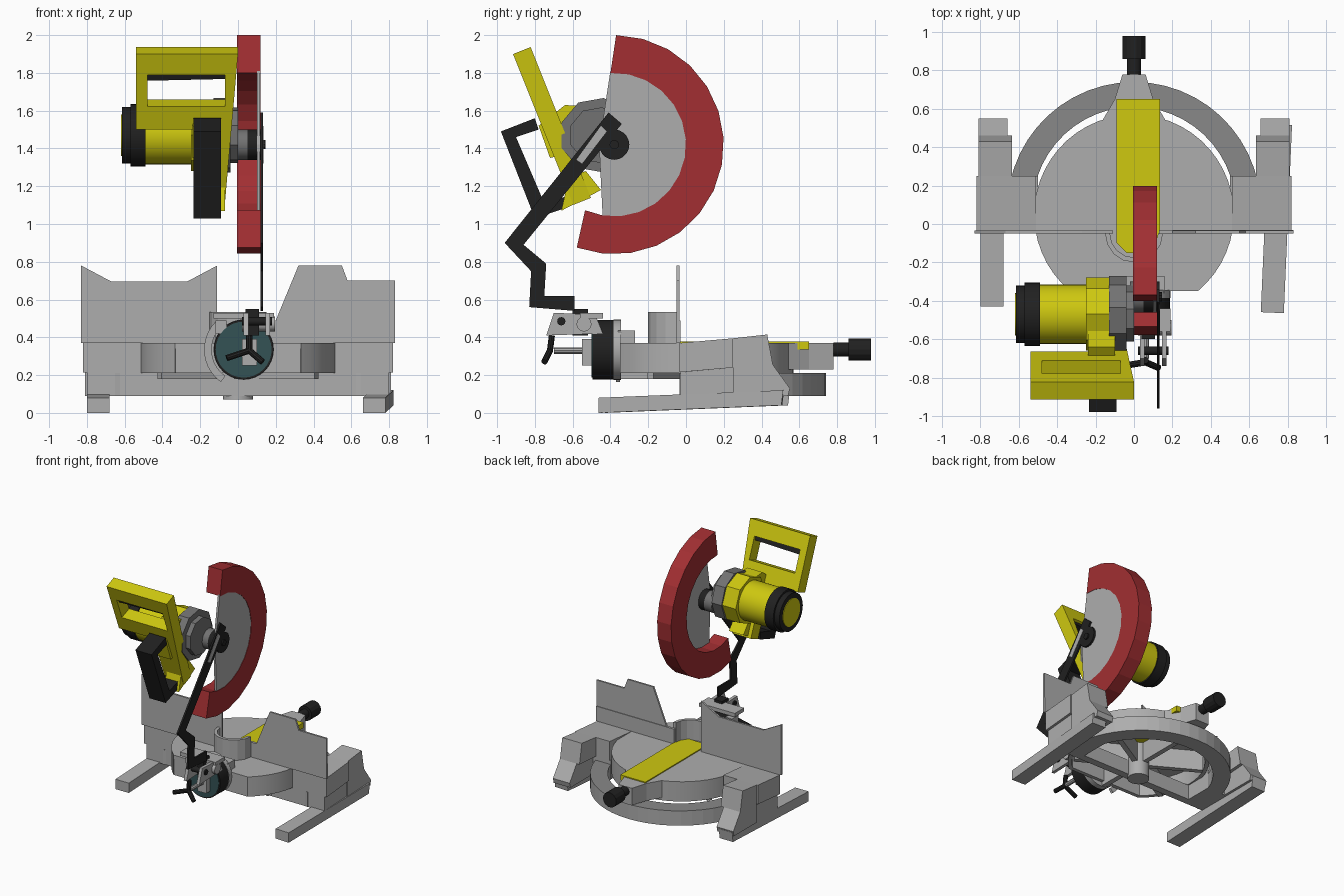
import bpy, bmesh, math
from mathutils import Vector

cube = bpy.data.objects.get("Cube")
if cube:
    bpy.data.objects.remove(cube, do_unlink=True)


def material(name, r, g, b):
    m = bpy.data.materials.new(name)
    m.use_nodes = True
    m.diffuse_color = (r, g, b, 1)
    m.node_tree.nodes["Principled BSDF"].inputs["Base Color"].default_value = (r, g, b, 1)
    return m


GREY = material("light grey", .42, .42, .42)
SHADE = material("mid grey", .25, .25, .25)
DARK = material("gearbox grey", .17, .17, .17)
BLACK = material("black", .015, .015, .015)
YELLOW = material("yellow", .62, .58, .005)
RED = material("red", .36, .028, .032)
TEAL = material("dark teal", .033, .085, .09)

# how a profile point and a depth become x, y, z
AXES = {"x": lambda p, d: (d, p[0], p[1]),
        "y": lambda p, d: (p[0], d, p[1]),
        "z": lambda p, d: (p[0], p[1], d)}


def prism(name, pts, axis, a, b, mat, smooth=False, place=None):
    """Extrude a closed outline from depth a to depth b along an axis."""
    place = place or AXES[axis]
    bm = bmesh.new()
    low = [bm.verts.new(place(p, a)) for p in pts]
    high = [bm.verts.new(place(p, b)) for p in pts]
    bm.faces.new(low)
    bm.faces.new(high)
    n = len(pts)
    for i in range(n):
        j = (i + 1) % n
        bm.faces.new((low[i], low[j], high[j], high[i]))
    bmesh.ops.recalc_face_normals(bm, faces=bm.faces)
    me = bpy.data.meshes.new(name)
    bm.to_mesh(me)
    bm.free()
    me.materials.append(mat)
    ob = bpy.data.objects.new(name, me)
    bpy.context.collection.objects.link(ob)
    if smooth:
        bpy.ops.object.select_all(action="DESELECT")
        ob.select_set(True)
        bpy.context.view_layer.objects.active = ob
        bpy.ops.object.shade_smooth_by_angle(angle=math.radians(35))
    return ob


def arc(c, r, start, end, n):
    return [(c[0] + r * math.cos(math.radians(start + (end - start) * i / n)),
             c[1] + r * math.sin(math.radians(start + (end - start) * i / n))) for i in range(n + 1)]


def band(c, inner, outer, start, end, n):
    return arc(c, outer, start, end, n) + arc(c, inner, end, start, n)


def disc(name, c, r, axis, a, b, mat, n=32, smooth=True):
    return prism(name, arc(c, r, 0, 360, n)[:-1], axis, a, b, mat, smooth)


def box(name, x, y, z, mat):
    return prism(name, [(x[0], y[0]), (x[1], y[0]), (x[1], y[1]), (x[0], y[1])], "z", z[0], z[1], mat)


def rod(name, p, q, r, mat):
    """Round bar between two points."""
    p, q = Vector(p), Vector(q)
    turn = (q - p).to_track_quat("Z", "Y")
    return prism(name, arc((0, 0), r, 0, 360, 10)[:-1], "z", 0, (q - p).length, mat, True,
                 lambda s, d: p + turn @ Vector((s[0], s[1], d)))


# feet and side housings, mirrored left and right
foot = [(-.43, 0), (-.43, .08), (.55, .12), (.54, .04)]
housings = {
    "lower_housing": (.5, .8, [(-.03, .09), (-.03, .215), (.25, .24), (.25, .09)]),
    "upper_housing": (.51, .82, [(-.035, .215), (-.035, .37), (.25, .395), (.25, .24)]),
    "rear_upper_block": (.635, .81, [(.25, .24), (.25, .395), (.43, .415), (.46, .255)]),
    "rear_lower_block": (.66, .81, [(.25, .09), (.25, .24), (.46, .255), (.55, .13), (.54, .09)])}
for side, s in (("left", 1), ("right", -1)):
    f = prism(side + "_foot", foot, "x", s * .68, s * .8, GREY)
    if s > 0:
        f.rotation_euler.z = math.radians(-2.5)
    for name, (a, b, pts) in housings.items():
        prism(side + "_" + name, pts, "x", s * a, s * b, GREY)

# half ring of the base, with a darker top
ring = prism("base_ring", band((0, .08), .53, .66, -10, 190, 28), "z", .09, .21, GREY)
ring.data.materials.append(SHADE)
for p in ring.data.polygons:
    if p.normal.z > .9:
        p.material_index = 1
box("front_bar", (-.62, .62), (-.03, .03), (.09, .21), GREY)

# hollow turntable with flat front
C = (0, .05)
def table(r, flat):
    a = math.degrees(math.asin(flat / r))
    return arc(C, r, -a, 180 + a, 40)
prism("turntable_top", table(.52, .4), "z", .34, .37, GREY, True)
prism("turntable_wall", table(.52, .4) + table(.49, .37)[::-1], "z", .21, .34, GREY, True)
box("turntable_front", (-.33, .33), (-.35, -.32), (.21, .345), GREY)
for k in range(6):
    a = math.radians(30 + 60 * k)
    d, w = (math.cos(a), math.sin(a)), .02
    r = .4 if k == 4 else .48
    prism("spoke", [(C[0] + d[0] * t - d[1] * u, C[1] + d[1] * t + d[0] * u)
                    for t, u in ((0, w), (r, w), (r, -w), (0, -w))], "z", .18, .34, GREY)
disc("centre_hub", C, .08, "z", .07, .34, GREY)

# nose, turning handle and slot insert
nose = [(-.17, .53), (-.1, .65), (-.06, .78), (.06, .78), (.1, .65), (.17, .53)]
prism("nose", nose, "z", .23, .37, GREY)
disc("handle_shaft", (0, .335), .037, "y", .78, .88, BLACK)
disc("handle_knob", (0, .335), .06, "y", .86, .98, BLACK, 14, False)
prism("slot_insert", [(-.09, .65), (-.09, -.1), (-.04, -.15), (.09, -.15), (.135, -.1), (.135, .65)],
      "z", .335, .378, YELLOW)

# fences joined by a curved bridge
prism("right_fence", [(-.83, .37), (-.83, .78), (-.67, .695), (-.27, .695), (-.11, .78), (-.11, .37)],
      "y", -.05, -.035, GREY)
prism("left_fence", [(.2, .49), (.32, .78), (.55, .78), (.58, .7), (.83, .7), (.83, .49)],
      "y", -.05, -.035, GREY)
box("left_fence_foot", (.13, .83), (-.05, -.03), (.37, .49), GREY)
prism("fence_bridge", band((0, -.05), .125, .15, 180, 360, 8), "z", .37, .535, GREY)

# bevel joint behind the turntable front
B = (.03, .335)
disc("bevel_plate", B, .16, "y", -.385, -.345, GREY)
prism("bevel_scale", band(B, .17, .21, 135, 235, 10), "y", -.37, -.35, GREY)
disc("bevel_rim", B, .158, "y", -.495, -.385, BLACK)
disc("bevel_face", B, .148, "y", -.5, -.49, TEAL)
box("bevel_stop", (-.12, .16), (-.36, -.27), (.37, .435), GREY)
rod("lock_rod", (.06, -.7, .33), (.06, -.49, .33), .018, GREY)
box("lock_block", (.02, .1), (-.55, -.5), (.25, .39), GREY)
for tip in ((-.06, -.74, .29), (.13, -.75, .27), (.06, -.71, .41)):
    rod("lock_lever", (.06, -.72, .33), tip, .017, BLACK)

# hinge bracket
bracket = [(-.7, .53), (-.48, .52), (-.44, .42), (-.74, .41)]
for x in (.03, .145):
    prism("hinge_cheek", bracket, "x", x, x + .025, GREY)
box("hinge_bar", (-.13, .19), (-.56, -.44), (.5, .53), GREY)
box("hinge_lug", (-.12, -.06), (-.5, -.42), (.42, .49), GREY)
disc("hinge_pin", (-.54, .47), .04, "x", .02, .195, GREY, 12)
disc("hinge_bolt", (-.66, .485), .022, "x", .02, .18, BLACK, 12)
box("hinge_post", (.04, .11), (-.6, -.52), (.41, .55), BLACK)

# flat linkage arm with a slot at the top
arm = [(-.59, .54), (-.83, .56), (-.82, .75), (-.96, .9), (-.41, 1.59), (-.34, 1.53),
       (-.86, .89), (-.74, .79), (-.75, .62), (-.59, .62)]
prism("link_arm", arm, "x", .119, .133, BLACK)
prism("link_slot", [(-.58, 1.34), (-.55, 1.32), (-.42, 1.49), (-.45, 1.52)], "x", .13, .135, GREY)

# blade guard
H = (-.38, 1.42)
guard = arc(H, .58, -110, 89, 14) + arc(H, .38, 93, -114, 14)
prism("blade_guard", guard, "x", -.005, .12, RED)
prism("guard_plate", arc(H, .39, -99, 93, 24) + [(-.46, 1.42)], "x", .1, .117, GREY)
disc("arbor_washer", H, .08, "x", .05, .133, BLACK, 20)
disc("arbor_shaft", H, .08, "x", -.02, .05, DARK, 20)
disc("arbor_bolt", H, .025, "x", .13, .145, BLACK, 10)

# motor and gearbox
M = (-.47, 1.47)
disc("gearbox", M, .2, "x", -.13, -.04, DARK, 9, False)
disc("gearbox_nose", M, .15, "x", -.04, 0, DARK, 9, False)
disc("motor_collar", M, .19, "x", -.25, -.125, YELLOW, 8, False)
disc("motor_body", M, .155, "x", -.49, -.25, YELLOW)
disc("motor_band", M, .165, "x", -.57, -.49, BLACK)
disc("motor_end", M, .15, "x", -.615, -.57, BLACK)
disc("motor_cap", M, .11, "x", -.62, -.61, YELLOW)


# tilted carrying frame: profile in x and slope distance, depth across
def tilt(p, d):
    return (p[0], -.55 - .371 * p[1] + .928 * d, 1.12 + .928 * p[1] + .371 * d)


frame = {"frame_end_bar": [(-.54, .43), (-.54, .86), (-.48, .86), (-.48, .43)],
         "frame_grip": [(-.48, .74), (-.48, .86), (-.07, .86), (-.07, .74)],
         "frame_lower_bar": [(-.48, .43), (-.48, .56), (-.07, .56), (-.07, .43)],
         "frame_spine": [(-.07, .43), (-.07, .86), (0, .86), (-.035, .43)],
         "frame_stem": [(-.23, 0), (-.23, .43), (-.035, .43), (-.07, 0)]}
for name, pts in frame.items():
    prism(name, pts, "", -.05, .05, YELLOW, place=tilt)
prism("trigger", [(-.48, .7), (-.48, .74), (-.07, .74), (-.07, .71)], "", -.03, .03, BLACK, place=tilt)
prism("stem_flange", [(-.66, 1.07), (-.45, 1.18), (-.53, 1.28), (-.62, 1.25)], "x", -.2, -.07, YELLOW)
prism("motor_mount", [(-.78, 1.52), (-.72, 1.35), (-.5, 1.4), (-.5, 1.62), (-.64, 1.63)],
      "x", -.24, -.1, YELLOW)

# open black operating grip
prism("operating_grip", [(-.8, 1.56), (-.98, 1.49), (-.8, 1.03), (-.62, 1.09), (-.62, 1.15),
                         (-.75, 1.11), (-.9, 1.46), (-.78, 1.5)], "x", -.235, -.09, BLACK)
